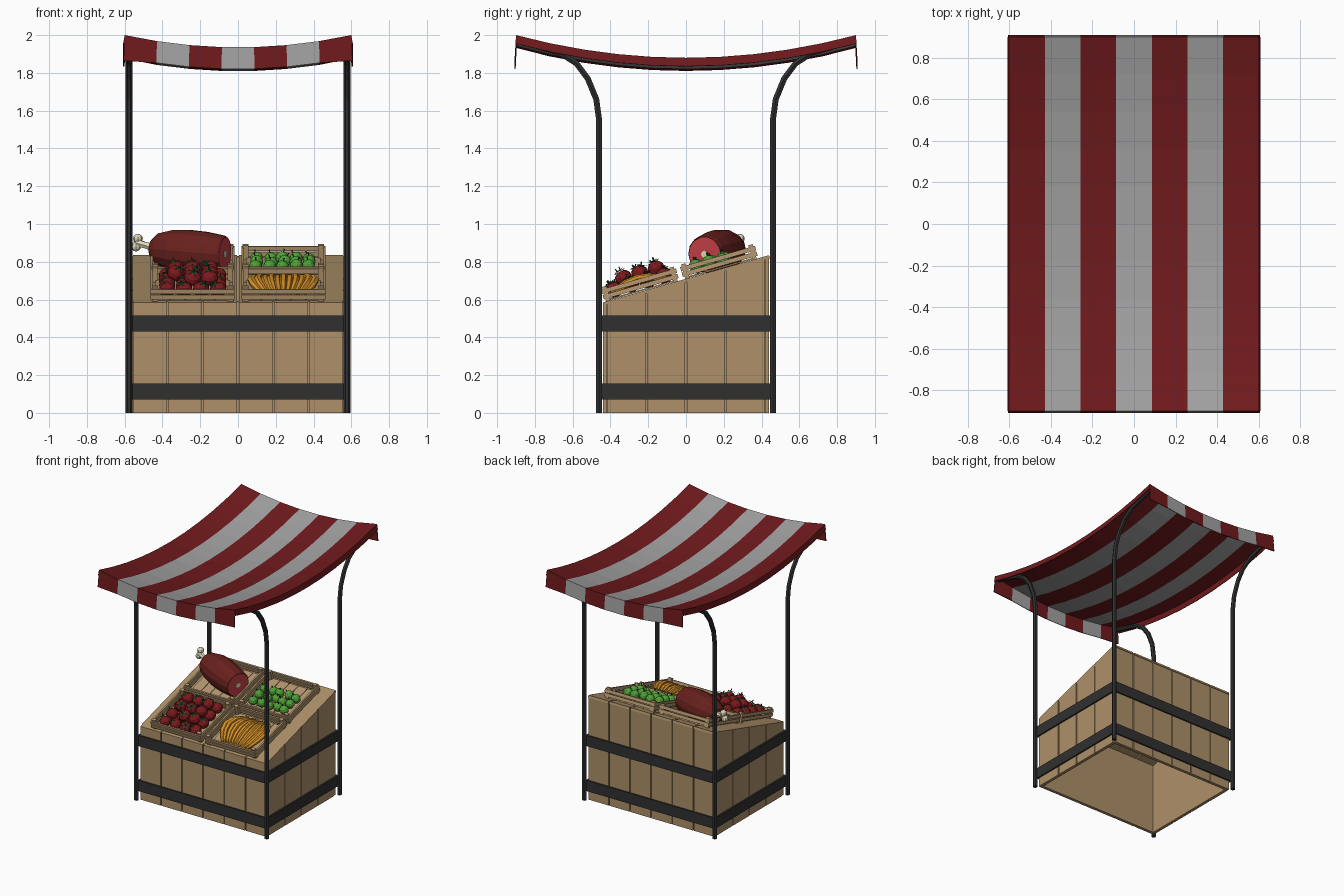
import bpy, bmesh, math, random
from mathutils import Matrix, Vector

if "Cube" in bpy.data.objects:
    bpy.data.objects.remove(bpy.data.objects["Cube"])

random.seed(4)
ANG = math.atan(0.25 / 0.88)
SLOPE = Matrix.Translation((0, -0.44, 0.585)) @ Matrix.Rotation(ANG, 4, 'X')


def mat(name, r, g, b):
    m = bpy.data.materials.new(name)
    m.diffuse_color = (r, g, b, 1)
    m.use_nodes = True
    m.node_tree.nodes["Principled BSDF"].inputs["Base Color"].default_value = m.diffuse_color
    return m


WOOD = mat("wood", 0.42, 0.28, 0.14)
CRATE = mat("crate_wood", 0.46, 0.31, 0.16)
IRON = mat("iron", 0.03, 0.03, 0.03)
RED = mat("cloth_red", 0.16, 0.01, 0.012)
GREY = mat("cloth_grey", 0.36, 0.36, 0.36)
TOMATO = mat("tomato_red", 0.2, 0.01, 0.012)
LEAF = mat("leaf_green", 0.02, 0.11, 0.03)
APPLE = mat("apple_green", 0.08, 0.36, 0.04)
STEM = mat("stem_brown", 0.1, 0.05, 0.02)
BANANA = mat("banana_yellow", 0.65, 0.27, 0.02)
SKIN = mat("ham_skin", 0.14, 0.015, 0.012)
MEAT = mat("ham_meat", 0.55, 0.05, 0.06)
BONE = mat("bone", 0.75, 0.7, 0.5)


def finish(name, bm, *mats):
    bmesh.ops.recalc_face_normals(bm, faces=bm.faces)
    me = bpy.data.meshes.new(name)
    bm.to_mesh(me)
    bm.free()
    ob = bpy.data.objects.new(name, me)
    for m in mats:
        me.materials.append(m)
    bpy.context.collection.objects.link(ob)
    return ob


def box(bm, lo, hi, M=Matrix()):
    lo, hi = Vector(lo), Vector(hi)
    S = Matrix.Diagonal((*(hi - lo), 1))
    bmesh.ops.create_cube(bm, size=1, matrix=M @ Matrix.Translation((lo + hi) / 2) @ S)


def plank(bm, x0, x1, y0, y1):
    # upright board whose top follows the sloping counter
    r = bmesh.ops.create_cube(bm, size=1)
    for v in r["verts"]:
        x, y = (x1 if v.co.x > 0 else x0), (y1 if v.co.y > 0 else y0)
        v.co = (x, y, 0.585 + (y + 0.44) * math.tan(ANG) if v.co.z > 0 else 0)


def tube(name, pts, r, m, radii=None):
    cu = bpy.data.curves.new(name, 'CURVE')
    cu.dimensions, cu.bevel_depth, cu.bevel_resolution, cu.use_fill_caps = '3D', r, 1, True
    sp = cu.splines.new('POLY')
    sp.points.add(len(pts) - 1)
    for i, p in enumerate(pts):
        sp.points[i].co = (*p, 1)
        sp.points[i].radius = radii[i] if radii else 1
    sp.use_smooth = False
    cu.materials.append(m)
    ob = bpy.data.objects.new(name, cu)
    bpy.context.collection.objects.link(ob)


def lathe(name, prof, M, m, seg=14):
    bm = bmesh.new()
    rings = [[bm.verts.new(M @ Vector((r * math.cos(a), r * math.sin(a), z)))
              for a in (2 * math.pi * k / seg for k in range(seg))] for r, z in prof]
    for A, B in zip(rings, rings[1:]):
        for k in range(seg):
            bm.faces.new((A[k], A[k - 1], B[k - 1], B[k]))
    bmesh.ops.remove_doubles(bm, verts=bm.verts, dist=1e-5)
    return finish(name, bm, m)


# stall body: planked walls, thin liner behind the gaps, sloping counter
bm = bmesh.new()
g = 0.004
for i in range(6):
    x = -0.56 + i * 1.12 / 6
    for y in (-0.44, 0.42):
        plank(bm, x + g, x + 1.12 / 6 - g, y, y + 0.02)
    box(bm, (x + g, 0.0, -0.018), (x + 1.12 / 6 - g, 0.914, 0), SLOPE)
ys = [-0.42, -0.21, 0, 0.21, 0.42]
for a, b in zip(ys, ys[1:]):
    for x in (-0.56, 0.54):
        plank(bm, x, x + 0.02, a + g, b - g)
for s in (-1, 1):
    plank(bm, *sorted((s * 0.535, s * 0.545)), -0.425, 0.425)
    plank(bm, -0.545, 0.545, *sorted((s * 0.415, s * 0.425)))
finish("stall_body", bm, WOOD)

# iron bands around the body
bm = bmesh.new()
for z0, z1 in ((0.07, 0.155), (0.43, 0.515)):
    for s in (-1, 1):
        box(bm, (-0.57, min(s * 0.438, s * 0.452), z0), (0.57, max(s * 0.438, s * 0.452), z1))
        box(bm, (min(s * 0.558, s * 0.572), -0.45, z0), (max(s * 0.558, s * 0.572), 0.45, z1))
finish("iron_bands", bm, IRON)

# four posts that curve outward under the canopy
path = [(0.46, 0), (0.46, 1.55), (0.475, 1.66), (0.52, 1.77), (0.58, 1.85),
        (0.67, 1.908), (0.78, 1.94), (0.885, 1.97)]
for sx in (-1, 1):
    for sy in (-1, 1):
        tube("canopy_post", [(sx * 0.577, sy * y, z) for y, z in path], 0.018, IRON)


# sagging striped canopy with end valances and short side hems
def sag(x, y):
    return 2.0 - 0.12 * (1 - (y / 0.9) ** 2) - 0.065 * (1 - (x / 0.6) ** 2)


bm = bmesh.new()
NX, NY = 7, 10
xs = [-0.6 + 1.2 * i / NX for i in range(NX + 1)]
yy = [-0.9 + 1.8 * j / NY for j in range(NY + 1)]
G = [[bm.verts.new((x, y, sag(x, y))) for y in yy] for x in xs]


def quad(a, b, c, d, i):
    bm.faces.new((a, b, c, d)).material_index = i % 2


for i in range(NX):
    for j in range(NY):
        quad(G[i][j], G[i + 1][j], G[i + 1][j + 1], G[i][j + 1], i)
for j, s in ((0, -1), (NY, 1)):
    low = [bm.verts.new((x * 1.01, s * 0.908, sag(x, 0.9) - 0.115 - 0.02 * (abs(x) > 0.55)))
           for x in xs]
    for i in range(NX):
        quad(G[i][j], G[i + 1][j], low[i + 1], low[i], i)
for i, s in ((0, -1), (NX, 1)):
    low = [bm.verts.new((s * 0.608, y, sag(0.6, y) - 0.045)) for y in yy]
    for j in range(NY):
        quad(G[i][j], G[i][j + 1], low[j + 1], low[j], 0)
canopy = finish("canopy", bm, RED, GREY)
sol = canopy.modifiers.new("cloth", 'SOLIDIFY')
sol.thickness, sol.offset = 0.006, -1

# slatted crates laid on the counter
for cx in (-0.24, 0.24):
    for cs in (0.215, 0.65):
        bm = bmesh.new()
        M = SLOPE @ Matrix.Translation((cx, cs, 0))
        for k in range(5):
            x = -0.2 + 0.08 * k
            box(bm, (x + 0.002, -0.19, 0.002), (x + 0.078, 0.19, 0.01), M)
        for s in (-1, 1):
            for t in (-1, 1):
                box(bm, (s * 0.2 - 0.016, t * 0.185 - 0.012, 0), (s * 0.2 + 0.016, t * 0.185 + 0.012, 0.08), M)
            for n in (0.014, 0.044):
                box(bm, (-0.22, s * 0.2 - 0.006, n), (0.22, s * 0.2 + 0.006, n + 0.024), M)
                box(bm, (s * 0.216 - 0.006, -0.205, n), (s * 0.216 + 0.006, 0.205, n + 0.024), M)
        finish("crate", bm, CRATE)

# tomatoes with star-shaped leaves
fruit, leaves = bmesh.new(), bmesh.new()
spots = [(-0.375 + 0.09 * i, 0.075 + 0.092 * j, 0.048) for i in range(4) for j in range(4)]
spots += [(-0.33 + 0.09 * i, 0.14 + 0.09 * j, 0.095) for i in range(3) for j in range(3) if (i, j) != (0, 0)]
for p in spots:
    R = Matrix.Rotation(random.uniform(-0.6, 0.6), 4, 'X') @ Matrix.Rotation(random.uniform(-0.6, 0.6), 4, 'Y')
    M = SLOPE @ Matrix.Translation(p) @ R
    bmesh.ops.create_uvsphere(fruit, u_segments=10, v_segments=6, radius=0.046,
                              matrix=M @ Matrix.Diagonal((1, 1, 0.85, 1)))
    c = leaves.verts.new(M @ Vector((0, 0, 0.046)))
    ring = []
    for k in range(10):
        r, z, a = (0.036, 0.044, k * math.pi / 5) if k % 2 == 0 else (0.011, 0.042, k * math.pi / 5)
        ring.append(leaves.verts.new(M @ Vector((r * math.cos(a), r * math.sin(a), z))))
    for k in range(10):
        leaves.faces.new((c, ring[k - 1], ring[k]))
    bmesh.ops.create_cone(leaves, cap_ends=True, segments=5, radius1=0.005, radius2=0.003, depth=0.022,
                          matrix=M @ Matrix.Translation((0, 0, 0.053)))
finish("tomatoes", fruit, TOMATO)
finish("tomato_leaves", leaves, LEAF)

# green apples with stems
fruit, stems = bmesh.new(), bmesh.new()
for i in range(5):
    for j in range(3):
        p = (0.1 + 0.07 * i + random.uniform(-.008, .008), 0.53 + 0.075 * j + random.uniform(-.008, .008),
             0.044 + random.uniform(0, 0.01))
        M = SLOPE @ Matrix.Translation(p) @ Matrix.Rotation(random.uniform(-0.5, 0.5), 4, 'Y')
        bmesh.ops.create_uvsphere(fruit, u_segments=10, v_segments=6, radius=0.035, matrix=M)
        bmesh.ops.create_cone(stems, cap_ends=True, segments=5, radius1=0.003, radius2=0.004, depth=0.02,
                              matrix=M @ Matrix.Translation((0, 0, 0.04)))
finish("apples", fruit, APPLE)
finish("apple_stems", stems, STEM)

# bananas fanned out side by side
for k in range(11):
    u = (k - 5) / 5
    pts = []
    for t in (0, 0.12, 0.3, 0.5, 0.7, 0.88, 1):
        h = math.sin(math.pi * t)
        pts.append(SLOPE @ Vector((0.24 + u * (0.1 + 0.07 * h), 0.05 + 0.32 * t, 0.025 + 0.04 * h + 0.006 * (k % 2))))
    tube("banana", pts, 0.02, BANANA, [0.25, 0.75, 1, 1.05, 1, 0.7, 0.3])

# ham joint: skin, cut face and bone
start, cut = Vector((-0.455, 0.25, 0.87)), Vector((-0.07, 0.1, 0.84))
H = Matrix.Translation(start) @ (cut - start).to_track_quat('Z', 'Y').to_matrix().to_4x4()
lathe("ham", [(0, 0), (0.05, 0), (0.085, 0.035), (0.11, 0.12), (0.116, 0.21), (0.113, 0.3),
              (0.1, 0.4), (0.093, 0.414), (0, 0.41)], H, SKIN)
lathe("ham_cut_face", [(0.09, 0.405), (0.09, 0.416), (0, 0.416)], H, MEAT)
lathe("ham_cut_bone", [(0.02, 0.41), (0.02, 0.419), (0, 0.419)], H, BONE, 8)
tube("ham_bone", [(-0.43, 0.24, 0.87), (-0.49, 0.265, 0.888), (-0.535, 0.282, 0.9)], 0.02, BONE, [1.4, 0.9, 1.1])
bm = bmesh.new()
for p in ((-0.53, 0.285, 0.922), (-0.54, 0.28, 0.88)):
    bmesh.ops.create_uvsphere(bm, u_segments=8, v_segments=6, radius=0.026, matrix=Matrix.Translation(p))
finish("ham_bone_knobs", bm, BONE)
